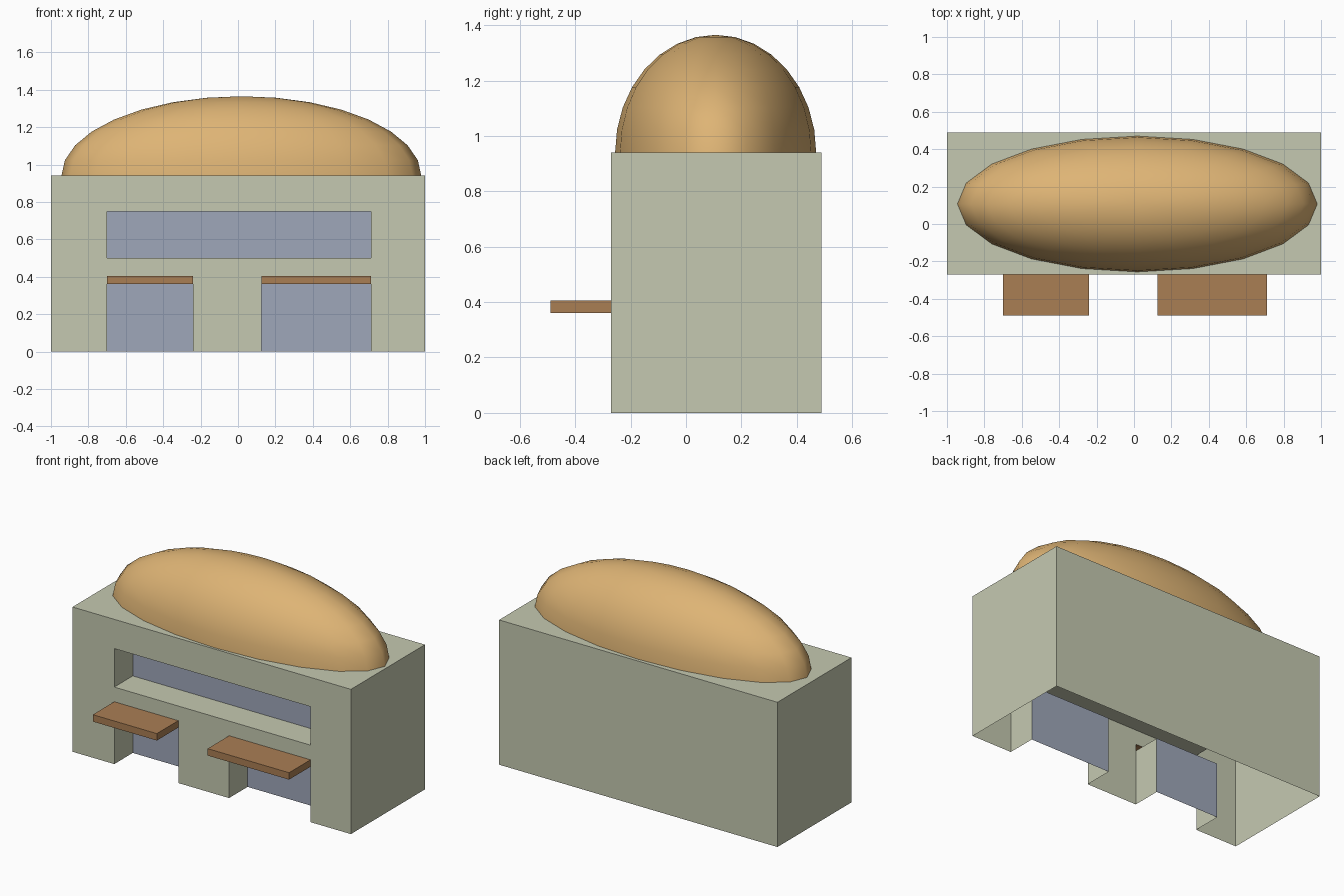
import bpy, bmesh, math
from mathutils import Vector

if "Cube" in bpy.data.objects:
    bpy.data.objects.remove(bpy.data.objects["Cube"])


def material(name, rgb):
    lin = [((c / 255 + 0.055) / 1.055) ** 2.4 for c in rgb]
    m = bpy.data.materials.new(name)
    m.diffuse_color = (*lin, 1)
    m.use_nodes = True
    m.node_tree.nodes["Principled BSDF"].inputs["Base Color"].default_value = m.diffuse_color
    return m


WALL = material("pale green wall", (197, 201, 177))
GLASS = material("grey blue panel", (159, 167, 186))
WOOD = material("brown counter", (170, 126, 84))
CRUST = material("golden crust", (222, 180, 117))

FRONT, BACK, RECESS, LIP, TOP = -0.27, 0.49, -0.08, -0.49, 0.94
DOORS = [(-0.70, -0.24), (0.125, 0.71)]
DOOR_TOP, COUNTER_TOP = 0.36, 0.405
WINDOW = (-0.70, 0.71, 0.50, 0.75)


def finish(name, bm, mats):
    mesh = bpy.data.meshes.new(name)
    bm.to_mesh(mesh)
    bm.free()
    for m in mats:
        mesh.materials.append(m)
    ob = bpy.data.objects.new(name, mesh)
    bpy.context.collection.objects.link(ob)
    return ob


def panel(bm, lo, hi, normal, mat=0):
    """Axis-aligned rectangle between two corners, facing normal."""
    axis = max(range(3), key=lambda i: abs(normal[i]))
    u, v = [i for i in range(3) if i != axis]
    pts = []
    for a, b in ((lo, lo), (hi, lo), (hi, hi), (lo, hi)):
        p = list(lo)
        p[u], p[v] = a[u], b[v]
        pts.append(bm.verts.new(p))
    f = bm.faces.new(pts)
    f.normal_update()
    if f.normal.dot(Vector(normal)) < 0:
        f.normal_flip()
    f.material_index = mat


def niche(bm, x0, x1, z0, z1, floor):
    """Recess with a coloured back panel."""
    panel(bm, (x0, RECESS, z0), (x1, RECESS, z1), (0, -1, 0), 1)
    panel(bm, (x0, FRONT, z0), (x0, RECESS, z1), (1, 0, 0))
    panel(bm, (x1, FRONT, z0), (x1, RECESS, z1), (-1, 0, 0))
    panel(bm, (x0, FRONT, z1), (x1, RECESS, z1), (0, 0, -1))
    if floor:
        panel(bm, (x0, FRONT, z0), (x1, RECESS, z0), (0, 0, 1))


# Thin-shelled body, open underneath
bm = bmesh.new()
panel(bm, (-1, BACK, 0), (1, BACK, TOP), (0, 1, 0))
panel(bm, (-1, FRONT, TOP), (1, BACK, TOP), (0, 0, 1))
for s in (-1, 1):
    panel(bm, (s, FRONT, 0), (s, BACK, TOP), (s, 0, 0))

# Front wall around the window and door openings
x0, x1, z0, z1 = WINDOW
(a0, a1), (b0, b1) = DOORS
for l, r, lo, hi in ((-1, x0, 0, TOP), (x1, 1, 0, TOP), (x0, x1, z1, TOP),
                     (x0, x1, COUNTER_TOP, z0), (a1, b0, 0, COUNTER_TOP)):
    panel(bm, (l, FRONT, lo), (r, FRONT, hi), (0, -1, 0))
niche(bm, x0, x1, z0, z1, True)
for l, r in DOORS:
    niche(bm, l, r, 0, DOOR_TOP, False)
bmesh.ops.remove_doubles(bm, verts=bm.verts, dist=1e-5)
finish("stall_body", bm, [WALL, GLASS])

# Counters projecting over the two doorways, open at the back
for side, (l, r) in zip(("left", "right"), DOORS):
    bm = bmesh.new()
    panel(bm, (l, LIP, DOOR_TOP), (r, LIP, COUNTER_TOP), (0, -1, 0))
    for z, n in ((DOOR_TOP, -1), (COUNTER_TOP, 1)):
        panel(bm, (l, LIP, z), (r, FRONT, z), (0, 0, n))
    for x, n in ((l, -1), (r, 1)):
        panel(bm, (x, LIP, DOOR_TOP), (x, FRONT, COUNTER_TOP), (n, 0, 0))
    bmesh.ops.remove_doubles(bm, verts=bm.verts, dist=1e-5)
    finish(side + "_counter", bm, [WOOD])

# Loaf-shaped dome: upper half of a stretched sphere
bm = bmesh.new()
bmesh.ops.create_uvsphere(bm, u_segments=20, v_segments=16, radius=1)
bmesh.ops.delete(bm, geom=[v for v in bm.verts if v.co.z < -0.01], context='VERTS')
bmesh.ops.scale(bm, vec=(0.962, 0.363, 0.425), verts=bm.verts)
bmesh.ops.translate(bm, vec=(0.018, 0.107, TOP), verts=bm.verts)
for f in bm.faces:
    f.smooth = True
finish("loaf_roof", bm, [CRUST])
